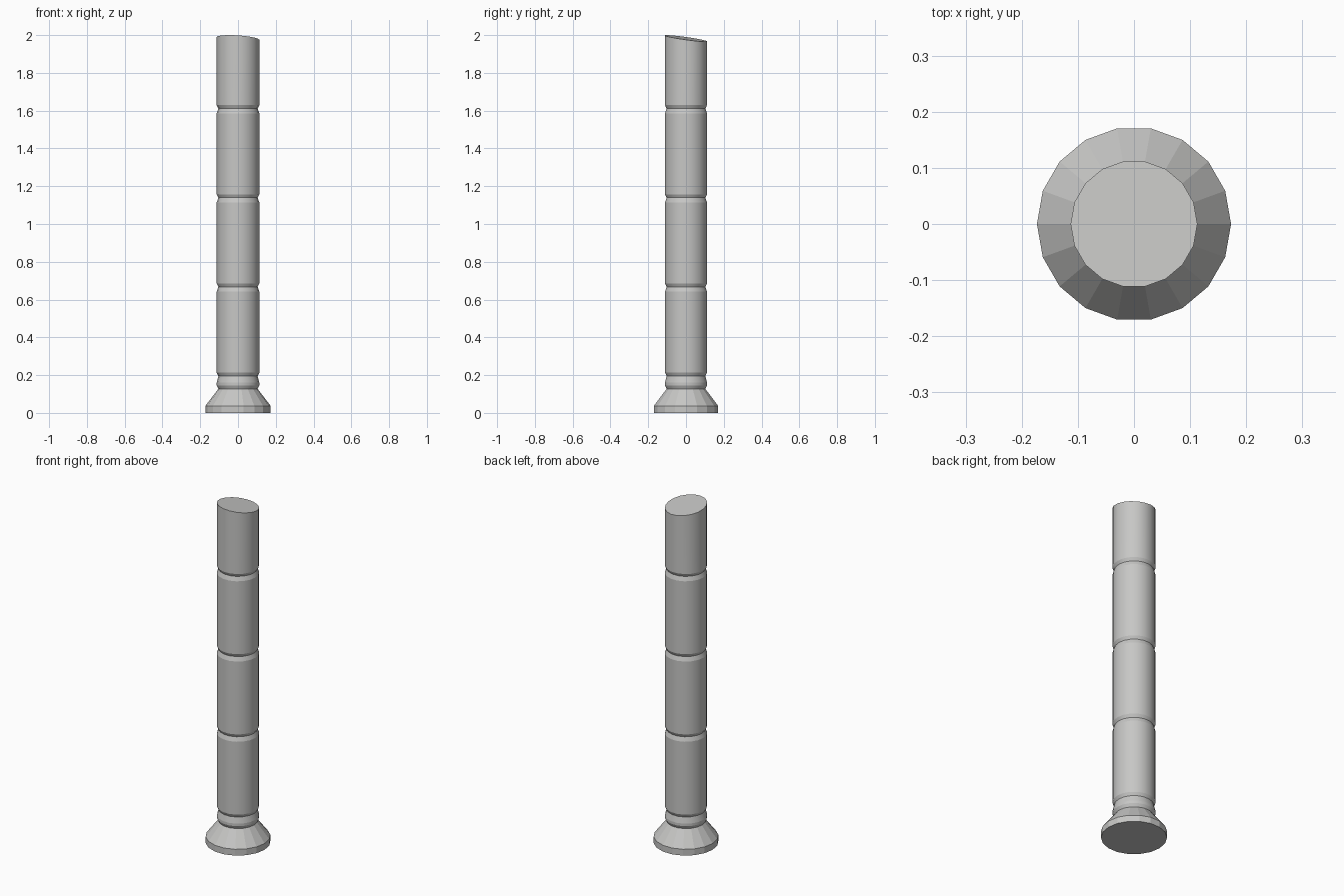
import bpy, bmesh, math

if "Cube" in bpy.data.objects:
    bpy.data.objects.remove(bpy.data.objects["Cube"])

SIDES = 18
R, NECK = 0.113, 0.104

stone = bpy.data.materials.new("light grey")
stone.diffuse_color = (0.57, 0.57, 0.56, 1)
stone.use_nodes = True
stone.node_tree.nodes["Principled BSDF"].inputs["Base Color"].default_value = stone.diffuse_color


def lathe(name, profile, smooth, cap_bottom=False, slanted_top=False):
    """Revolve (radius, z) points; ring edges stay crisp."""
    bm = bmesh.new()
    rings = []
    for i, (r, z) in enumerate(profile):
        ring = []
        for k in range(SIDES):
            a = 2 * math.pi * k / SIDES
            x, y = r * math.cos(a), r * math.sin(a)
            dz = -0.065 * x - 0.14 * y if slanted_top and i == len(profile) - 1 else 0
            ring.append(bm.verts.new((x, y, z + dz)))
        rings.append(ring)
    for lo, hi in zip(rings, rings[1:]):
        for k in range(SIDES):
            n = (k + 1) % SIDES
            f = bm.faces.new((lo[k], lo[n], hi[n], hi[k]))
            f.smooth = smooth
    if cap_bottom:
        bm.faces.new(rings[0][::-1])
    if slanted_top:
        bm.faces.new(rings[-1])
    for ring in rings:
        for k in range(SIDES):
            e = bm.edges.get((ring[k], ring[(k + 1) % SIDES]))
            if e:
                e.smooth = False
    me = bpy.data.meshes.new(name)
    bm.to_mesh(me)
    bm.free()
    me.materials.append(stone)
    ob = bpy.data.objects.new(name, me)
    bpy.context.collection.objects.link(ob)
    return ob


# Faceted flared foot
lathe("base", [(0.173, 0), (0.173, 0.037), (NECK, 0.127)], False, cap_bottom=True)

# Collar ring above the foot
lathe("collar", [(NECK, 0.127), (R, 0.145), (R, 0.16), (NECK, 0.195)], True)

# Stacked shaft drums with grooves between them, slanted cut at the top
START, STEP = 0.213, 0.472
for i in range(4):
    z = START + i * STEP
    pts = [(NECK, z - 0.018), (R, z)]
    if i < 3:
        pts += [(R, z + STEP - 0.043), (NECK, z + STEP - 0.018)]
    else:
        pts += [(R, 1.9825)]
    lathe(f"shaft_drum_{i + 1}", pts, True, slanted_top=(i == 3))
